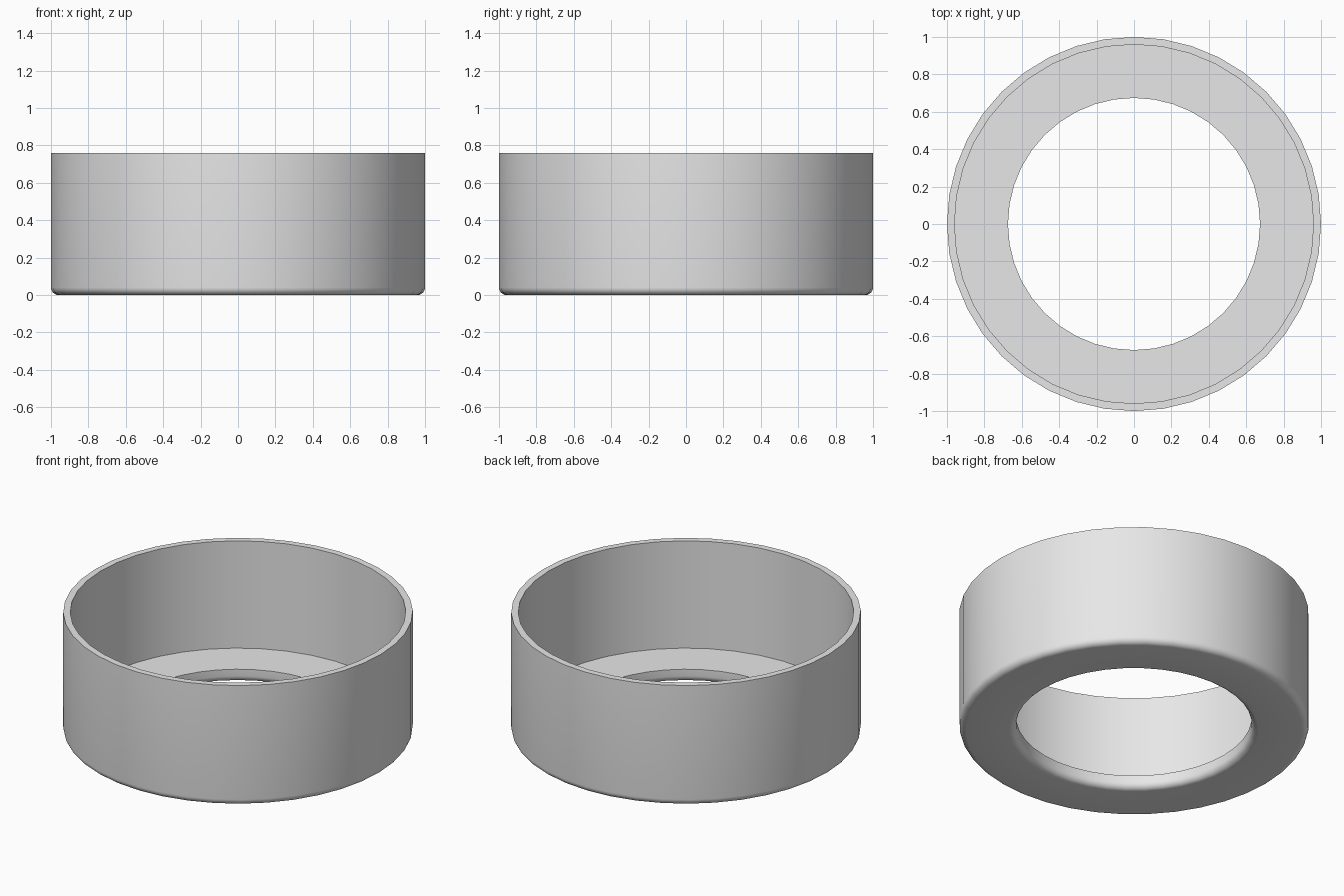
import bpy
import math

SEGMENTS = 40
R_OUT, R_WALL, R_HOLE = 1.0, 0.96, 0.674
HEIGHT, FLOOR, FILLET = 0.76, 0.083, 0.04
STEPS = 6

cube = bpy.data.objects.get("Cube")
if cube:
    bpy.data.objects.remove(cube, do_unlink=True)

# Plain grey material
grey = bpy.data.materials.new("plain_grey")
grey.use_nodes = True
colour = (0.8, 0.8, 0.8, 1.0)
grey.diffuse_color = colour
grey.node_tree.nodes["Principled BSDF"].inputs["Base Color"].default_value = colour


def fillet(centre_r, start, end):
    """Rounded bottom corner as (radius, height) points."""
    points = []
    for i in range(STEPS + 1):
        a = math.radians(start + (end - start) * i / STEPS)
        points.append((centre_r + FILLET * math.cos(a), FILLET + FILLET * math.sin(a)))
    return points


def lathe(name, profile, material):
    """Revolve a closed profile around z."""
    n = len(profile)
    verts, faces = [], []
    for s in range(SEGMENTS):
        a = 2 * math.pi * s / SEGMENTS
        verts += [(r * math.cos(a), r * math.sin(a), z) for r, z in profile]
    for s in range(SEGMENTS):
        here, there = s * n, (s + 1) % SEGMENTS * n
        for i in range(n):
            j = (i + 1) % n
            faces.append((here + i, there + i, there + j, here + j))
    mesh = bpy.data.meshes.new(name)
    mesh.from_pydata(verts, [], faces)
    mesh.materials.append(material)
    obj = bpy.data.objects.new(name, mesh)
    bpy.context.collection.objects.link(obj)
    return obj


# Cup wall, floor ring and hole, with rounded lower edges
profile = fillet(R_HOLE + FILLET, 180, 270) + fillet(R_OUT - FILLET, 270, 360)
profile += [(R_OUT, HEIGHT), (R_WALL, HEIGHT), (R_WALL, FLOOR), (R_HOLE, FLOOR)]
cup = lathe("open_ring_cup", profile, grey)

# Smooth walls with crisp rim and floor edges
bpy.ops.object.select_all(action="DESELECT")
cup.select_set(True)
bpy.context.view_layer.objects.active = cup
bpy.ops.object.shade_smooth_by_angle(angle=math.radians(30))
